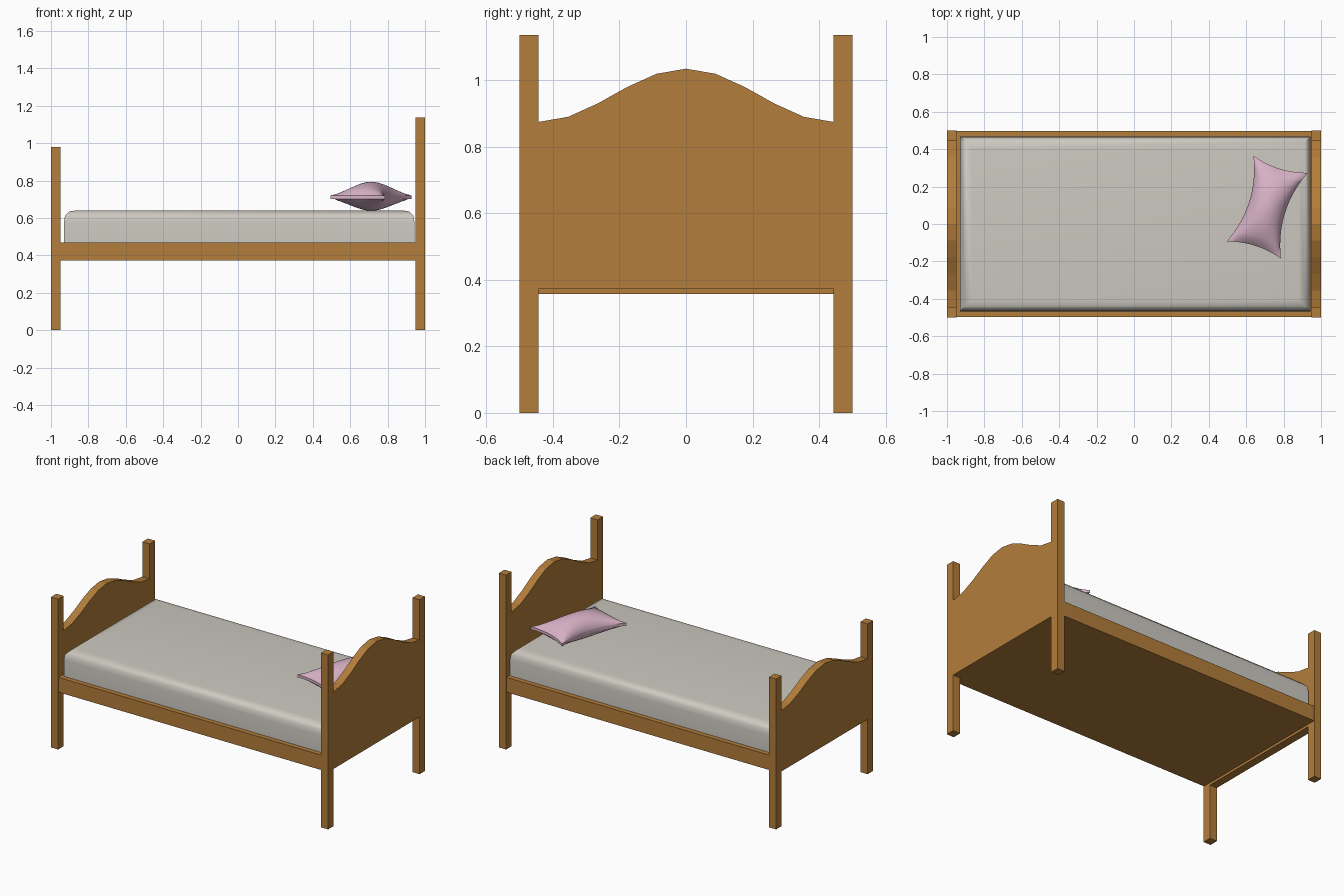
import bpy, bmesh, math
from mathutils import Matrix

if "Cube" in bpy.data.objects:
    bpy.data.objects.remove(bpy.data.objects["Cube"])


def material(name, rgb):
    m = bpy.data.materials.new(name)
    m.diffuse_color = (*rgb, 1)
    m.use_nodes = True
    m.node_tree.nodes["Principled BSDF"].inputs["Base Color"].default_value = m.diffuse_color
    return m


WOOD = material("warm wood", (0.45, 0.205, 0.043))
LINEN = material("off white linen", (0.61, 0.585, 0.53))
PINK = material("pale pink", (0.69, 0.45, 0.57))


def finish(bm, name, mat):
    bmesh.ops.recalc_face_normals(bm, faces=bm.faces)
    me = bpy.data.meshes.new(name)
    bm.to_mesh(me)
    bm.free()
    me.materials.append(mat)
    ob = bpy.data.objects.new(name, me)
    bpy.context.collection.objects.link(ob)
    return ob


def smooth(ob, deg):
    bpy.ops.object.select_all(action='DESELECT')
    ob.select_set(True)
    bpy.context.view_layer.objects.active = ob
    bpy.ops.object.shade_smooth_by_angle(angle=math.radians(deg))


def box_bm(x0, x1, y0, y1, z0, z1):
    bm = bmesh.new()
    mat = (Matrix.Translation(((x0 + x1) / 2, (y0 + y1) / 2, (z0 + z1) / 2))
           @ Matrix.Diagonal((x1 - x0, y1 - y0, z1 - z0, 1)))
    bmesh.ops.create_cube(bm, size=1, matrix=mat)
    return bm


def end_board(name, x0, x1, bottom, edge, rise, half=0.443, n=10):
    # panel with a cosine-arched top, extruded along x
    bm = bmesh.new()
    pts = [(-half, bottom), (half, bottom)]
    for i in range(n + 1):
        t = 1 - 2 * i / n
        pts.append((half * t, edge + rise * (1 + math.cos(math.pi * t)) / 2))
    face = bm.faces.new([bm.verts.new((x0, y, z)) for y, z in pts])
    ext = bmesh.ops.extrude_face_region(bm, geom=[face])
    verts = [g for g in ext["geom"] if isinstance(g, bmesh.types.BMVert)]
    bmesh.ops.translate(bm, verts=verts, vec=(x1 - x0, 0, 0))
    return finish(bm, name, WOOD)


# corner posts
for end, x0, x1, top in (("head", 0.948, 1.0, 1.137), ("foot", -1.0, -0.948, 0.98)):
    for side, y0 in (("front", -0.5), ("back", 0.443)):
        finish(box_bm(x0, x1, y0, y0 + 0.057, 0, top), f"{end}_post_{side}", WOOD)

# arched end boards
end_board("headboard", 0.948, 1.0, 0.373, 0.875, 0.16)
end_board("footboard", -1.0, -0.948, 0.357, 0.753, 0.138)

# bed base with side rails
finish(box_bm(-0.948, 0.948, -0.498, 0.498, 0.373, 0.47), "bed_base", WOOD)

# mattress with rounded top edges
bm = box_bm(-0.93, 0.943, -0.467, 0.467, 0.46, 0.64)
top_edges = [e for e in bm.edges if all(v.co.z > 0.6 for v in e.verts)]
bmesh.ops.bevel(bm, geom=top_edges, offset=0.062, segments=3, profile=0.6,
                affect='EDGES')
smooth(finish(bm, "mattress", LINEN), 40)

# pillow: subdivided cube, pinched sides and puffed middle
bm = bmesh.new()
bmesh.ops.create_cube(bm, size=2)
bmesh.ops.subdivide_edges(bm, edges=bm.edges[:], cuts=15, use_grid_fill=True)
for v in bm.verts:
    u, w, h = v.co
    puff = max(0, (1 - u * u) * (1 - w * w)) ** 0.65
    v.co.x = 0.152 * u * (1 - 0.34 * (1 - w * w))
    v.co.y = 0.24 * w * (1 - 0.1 * (1 - u * u))
    v.co.z = h * (0.009 + (0.074 if h > 0 else 0.063) * puff)
pillow = finish(bm, "pillow", PINK)
pillow.location = (0.712, 0.09, 0.711)
pillow.rotation_euler = (0, 0, math.radians(-17.4))
smooth(pillow, 40)
